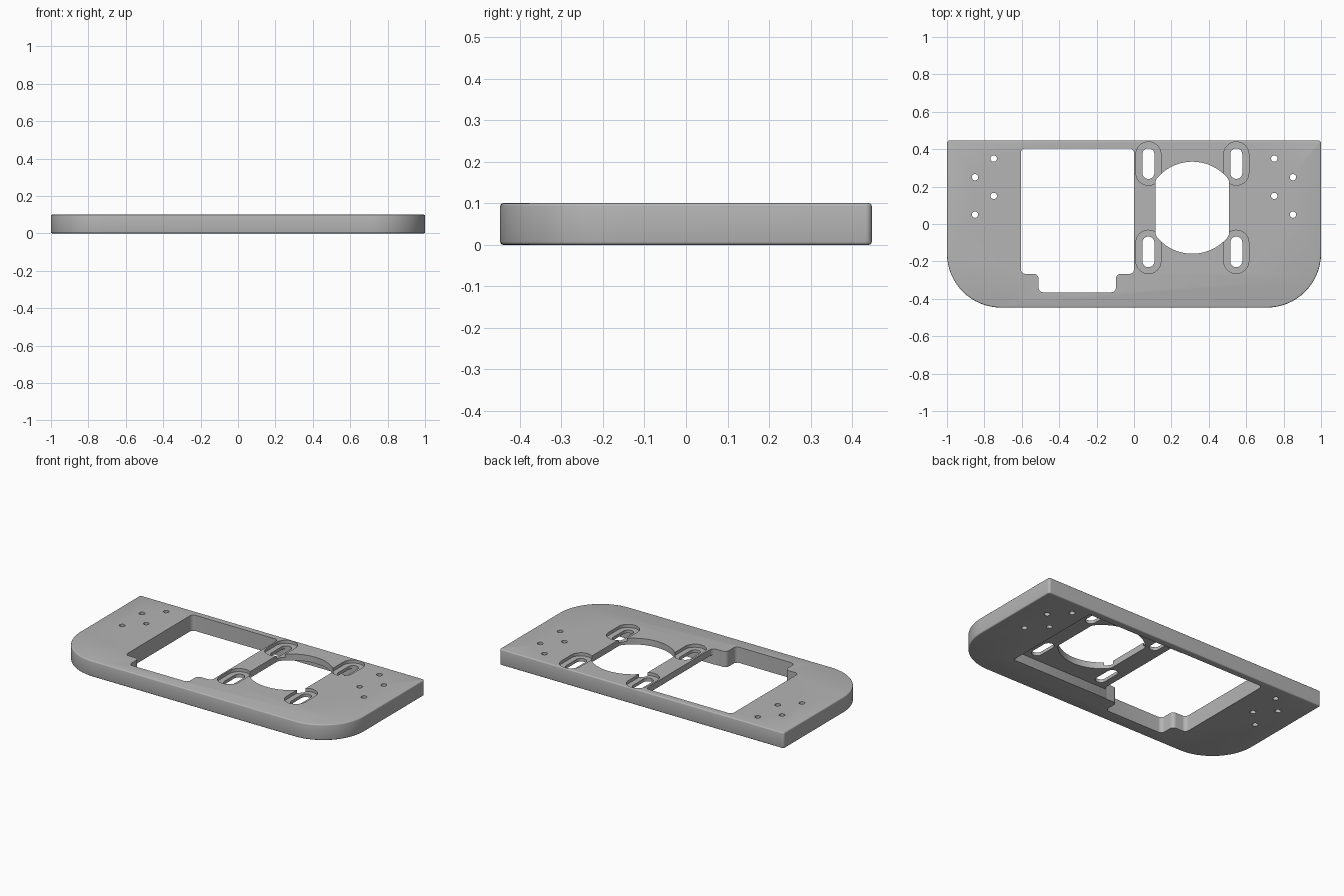
import bpy
import bmesh
import math
from mathutils import Vector

if "Cube" in bpy.data.objects:
    bpy.data.objects.remove(bpy.data.objects["Cube"], do_unlink=True)

THICK = 0.1
WEB_Z = 0.06      # underside of the thin web
RECESS_Z = 0.08   # floor of the slot recesses

grey = bpy.data.materials.new("plain_grey")
grey.use_nodes = True
grey.diffuse_color = (0.46, 0.46, 0.46, 1)
grey.node_tree.nodes["Principled BSDF"].inputs["Base Color"].default_value = (0.46, 0.46, 0.46, 1)


def rounded(corners, steps=8):
    """Round each square corner (x, y, radius) of an outline."""
    pts = []
    for i, (x, y, r) in enumerate(corners):
        p = Vector((x, y))
        a = (Vector(corners[i - 1][:2]) - p).normalized()
        b = (Vector(corners[(i + 1) % len(corners)][:2]) - p).normalized()
        centre = p + (a + b) * r
        for k in range(steps + 1):
            t = math.pi / 2 * k / steps
            pts.append(centre - b * r * math.cos(t) - a * r * math.sin(t))
    return pts


def box(x0, x1, y0, y1, r, steps=8):
    return rounded([(x0, y0, r), (x1, y0, r), (x1, y1, r), (x0, y1, r)], steps)


def slab(name, pts, z0, z1, rim=0):
    """Extrude an outline, optionally rounding the top and bottom rims."""
    bm = bmesh.new()
    verts = [bm.verts.new((p.x, p.y, z0)) for p in pts]
    bm.faces.new(verts)
    bmesh.ops.remove_doubles(bm, verts=bm.verts[:], dist=1e-5)
    ext = bmesh.ops.extrude_face_region(bm, geom=bm.faces[:])
    moved = [g for g in ext["geom"] if isinstance(g, bmesh.types.BMVert)]
    bmesh.ops.translate(bm, verts=moved, vec=(0, 0, z1 - z0))
    bmesh.ops.recalc_face_normals(bm, faces=bm.faces[:])
    if rim:
        edges = [e for e in bm.edges if abs(e.verts[0].co.z - e.verts[1].co.z) < 1e-6]
        bmesh.ops.bevel(bm, geom=edges, offset=rim, segments=3, profile=0.5, affect='EDGES')
    mesh = bpy.data.meshes.new(name)
    bm.to_mesh(mesh)
    bm.free()
    mesh.materials.append(grey)
    ob = bpy.data.objects.new(name, mesh)
    bpy.context.collection.objects.link(ob)
    return ob


# Main plate with two large front corners
plate = slab("mounting_plate", rounded([
    (-1, -0.447, 0.29), (1, -0.447, 0.29),
    (1, 0.447, 0.015), (-1, 0.447, 0.015)], 16), 0, THICK, 0.007)

cutters = []


def cut(pts, z0=-0.1, z1=0.2):
    ob = slab("cutter", pts, z0, z1)
    ob.hide_render = True
    cutters.append(ob)


# Large window with a stepped front notch
R = 0.025
cut(rounded([(-0.605, 0.405, R), (-0.605, -0.267, R), (-0.51, -0.267, R), (-0.51, -0.365, R),
             (-0.097, -0.365, R), (-0.097, -0.267, R), (0, -0.267, R), (0, 0.405, R)]))

# Underside pocket opening into the window
cut(box(-0.06, 0.665, -0.264, 0.402, 0.012), -0.1, WEB_Z)

# Round opening with flattened sides
CX, CY = 0.312, 0.087
opening = []
for i in range(96):
    a = math.tau * (i + 0.5) / 96
    dx = max(-0.196, min(0.196, 0.246 * math.cos(a)))
    opening.append(Vector((CX + dx, CY + 0.246 * math.sin(a))))
cut(opening)

# Four slots with shallow recesses
for sx in (-1, 1):
    for sy in (-1, 1):
        x, y = CX + sx * 0.235, CY + sy * 0.236
        cut(box(x - 0.067, x + 0.067, y - 0.116, y + 0.116, 0.0669), RECESS_Z, 0.2)
        cut(box(x - 0.032, x + 0.032, y - 0.082, y + 0.082, 0.0319))

# Screw holes at both ends
for side in (-1, 1):
    for hx, hy in ((0.85, 0.25), (0.85, 0.05), (0.75, 0.35), (0.75, 0.15)):
        x = side * hx
        cut(box(x - 0.017, x + 0.017, hy - 0.017, hy + 0.017, 0.0169, 5))

# Apply the cuts and tidy up
bpy.context.view_layer.objects.active = plate
for ob in cutters:
    mod = plate.modifiers.new("cut", 'BOOLEAN')
    mod.operation = 'DIFFERENCE'
    mod.solver = 'EXACT'
    mod.object = ob
    bpy.ops.object.modifier_apply(modifier=mod.name)
for ob in cutters:
    bpy.data.objects.remove(ob, do_unlink=True)

bpy.ops.object.select_all(action='DESELECT')
plate.select_set(True)
bpy.ops.object.shade_smooth_by_angle(angle=math.radians(35))
